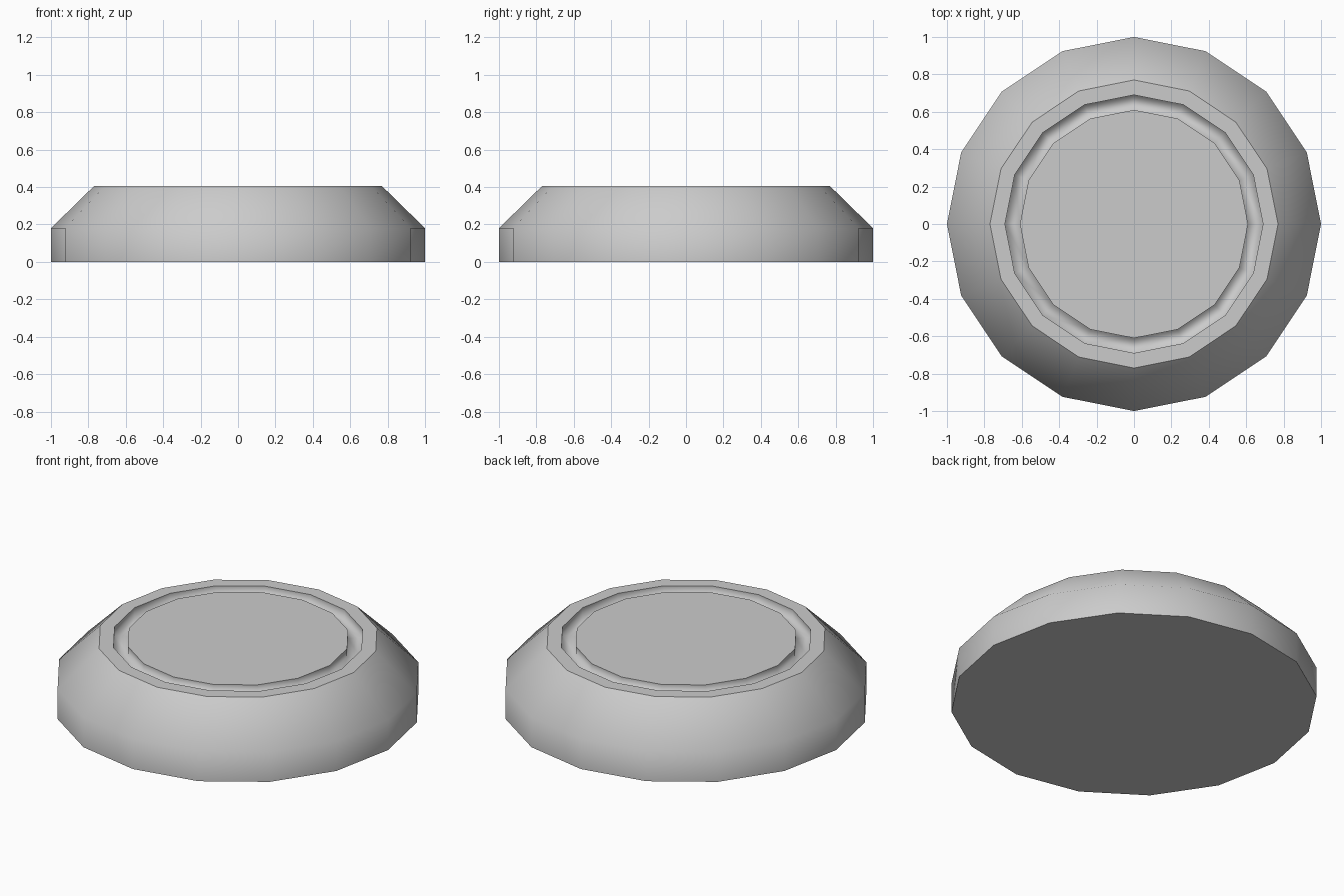
import bpy, bmesh, math

if "Cube" in bpy.data.objects:
    bpy.data.objects.remove(bpy.data.objects["Cube"])

SIDES = 16

# Radius / height profile: wall, bevelled shoulder, flat rim, groove, raised centre disc
profile = [(1.0, 0.0), (1.0, 0.18), (0.77, 0.405), (0.69, 0.405),
           (0.69, 0.355), (0.61, 0.355), (0.61, 0.405)]

bm = bmesh.new()
rings = []
for r, z in profile:
    rings.append([bm.verts.new((r * math.cos(2 * math.pi * i / SIDES),
                                r * math.sin(2 * math.pi * i / SIDES), z))
                  for i in range(SIDES)])

# Side bands between neighbouring rings
for a, b in zip(rings, rings[1:]):
    for i in range(SIDES):
        j = (i + 1) % SIDES
        bm.faces.new((a[i], a[j], b[j], b[i]))

# Closed base and flat top disc
bm.faces.new(rings[0][::-1])
bm.faces.new(rings[-1])

# Smooth shading with crisp rings around the base, rim and groove lips
for f in bm.faces:
    f.smooth = True
for k in (0, 2, 3, 6):
    for i in range(SIDES):
        edge = bm.edges.get((rings[k][i], rings[k][(i + 1) % SIDES]))
        edge.smooth = False

mesh = bpy.data.meshes.new("round_base")
bm.to_mesh(mesh)
bm.free()
base = bpy.data.objects.new("round_base", mesh)
bpy.context.collection.objects.link(base)
